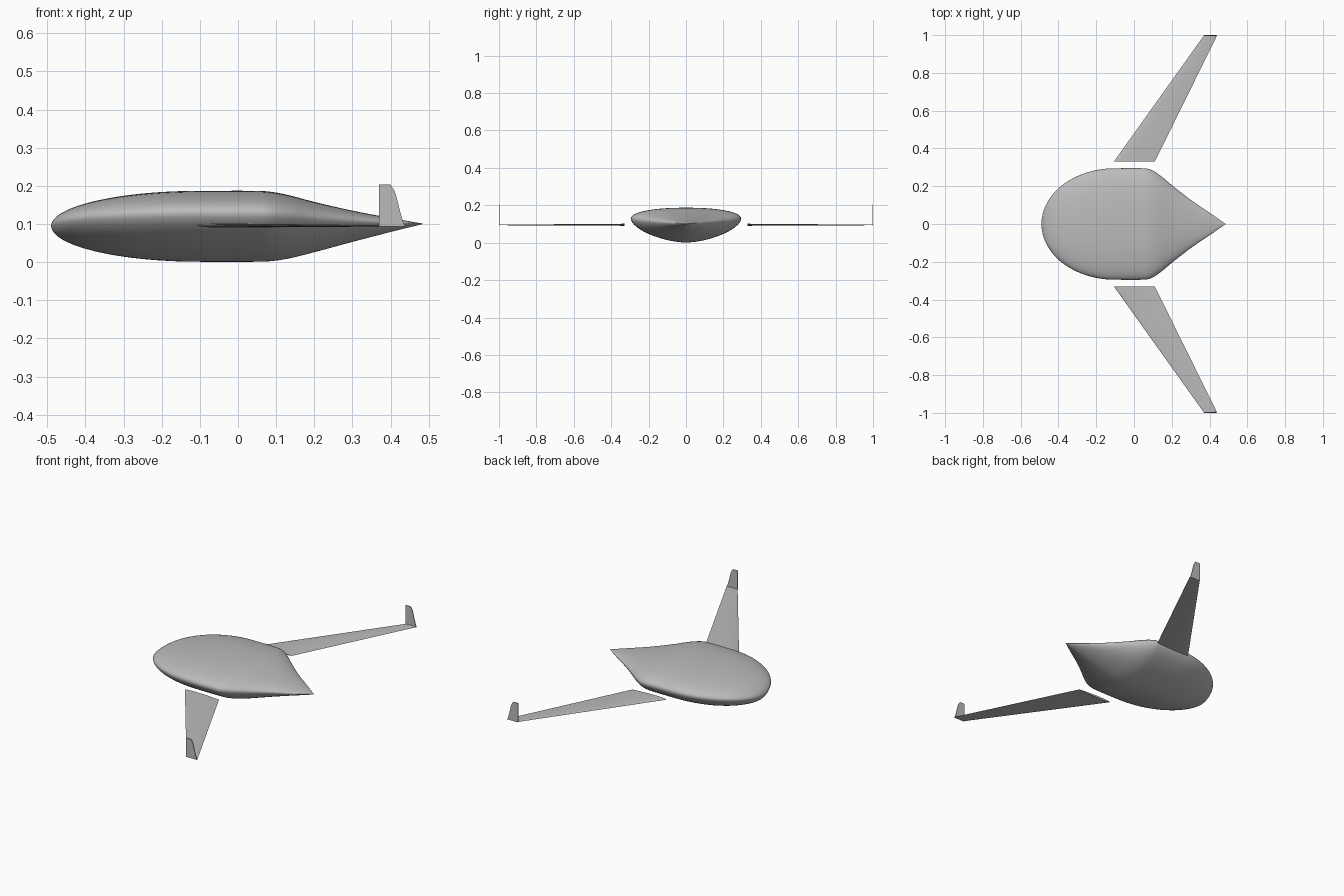
import bpy
import bmesh
from math import cos, sin, pi, sqrt, radians
from mathutils import Vector

cube = bpy.data.objects.get("Cube")
if cube:
    bpy.data.objects.remove(cube)

grey = bpy.data.materials.new("light_grey")
grey.use_nodes = True
colour = (0.5, 0.5, 0.5, 1)
grey.diffuse_color = colour
grey.node_tree.nodes["Principled BSDF"].inputs["Base Color"].default_value = colour


def loft(name, loops, angle):
    """Skin a list of closed loops and cap both ends."""
    bm = bmesh.new()
    rings = [[bm.verts.new(p) for p in loop] for loop in loops]
    count = len(rings[0])
    for a, b in zip(rings, rings[1:]):
        for i in range(count):
            j = (i + 1) % count
            bm.faces.new((a[i], a[j], b[j], b[i]))
    bm.faces.new(rings[0])
    bm.faces.new(rings[-1])
    bmesh.ops.remove_doubles(bm, verts=bm.verts, dist=0.00001)
    bmesh.ops.recalc_face_normals(bm, faces=bm.faces)
    mesh = bpy.data.meshes.new(name)
    bm.to_mesh(mesh)
    bm.free()
    mesh.materials.append(grey)
    obj = bpy.data.objects.new(name, mesh)
    bpy.context.collection.objects.link(obj)
    bpy.ops.object.select_all(action="DESELECT")
    obj.select_set(True)
    bpy.context.view_layer.objects.active = obj
    bpy.ops.object.shade_smooth_by_angle(angle=radians(angle))
    return obj


def spline(points, steps):
    """Catmull-Rom curve through the points."""
    pts = [Vector(p) for p in points]
    pts = [2 * pts[0] - pts[1]] + pts + [2 * pts[-1] - pts[-2]]
    result = []
    for a, b, c, d in zip(pts, pts[1:], pts[2:], pts[3:]):
        for k in range(steps):
            t = k / steps
            result.append((2 * b + (c - a) * t + (2 * a - 5 * b + 4 * c - d) * t * t
                           + (3 * b - a - 3 * c + d) * t ** 3) / 2)
    return result + [pts[-2]]


def body_section(x, width, top, bottom, mid, count=64):
    """Flat-topped upper half over a more pointed lower half."""
    loop = []
    for i in range(count):
        a = 2 * pi * i / count
        c, s = cos(a), sin(a)
        power = 2 / 2.2 if s >= 0 else 2 / 1.65
        height = top - mid if s >= 0 else mid - bottom
        y = width * abs(c) ** power * (1 if c > 0 else -1)
        z = mid + height * abs(s) ** power * (1 if s > 0 else -1)
        loop.append((x, y, z))
    return loop


# Body: elliptical nose, straight middle, tapering pointed tail
sections = []
for k in range(25):
    s = max(sin(k / 24 * pi / 2), 0.0005)
    x = -0.1 - 0.39 * sqrt(1 - s * s)
    sections.append(body_section(x, 0.295 * s, 0.095 + 0.092 * s,
                                 0.095 - 0.094 * s, 0.095 + 0.033 * s))
# x, half width, top, bottom
tail = [(-0.1, 0.295, 0.187, 0.001), (0.04, 0.295, 0.187, 0.001),
        (0.09, 0.287, 0.184, 0.003), (0.14, 0.256, 0.174, 0.011),
        (0.2, 0.206, 0.158, 0.026), (0.3, 0.128, 0.135, 0.053),
        (0.4, 0.06, 0.116, 0.079), (0.485, 0.0003, 0.101, 0.1)]
rows = list(zip(spline([p[:3] for p in tail], 5),
                spline([(p[0], p[3], 0) for p in tail], 5)))
for upper, lower in rows[1:]:
    x, width, top = upper
    mid = lower.y + (top - lower.y) * 0.68
    sections.append(body_section(x, width, top, lower.y, mid))
loft("body", sections, 50)


def airfoil(lead, trail, y, thickness, z, steps=14):
    """Teardrop outline from the trailing edge around the nose."""
    loop = []
    for i in range(2 * steps):
        a = pi * i / steps
        t = (1 + cos(a)) / 2
        half = 2.6 * (sqrt(t) * (1 - t) * 0.5)
        half *= thickness / 2 * (1 if a < pi else -1)
        loop.append((lead + (trail - lead) * t, y, z + half))
    return loop


# Swept wings with upright tip fins
fin_edge = spline([(0.4, 0.203, 0), (0.412, 0.183, 0), (0.422, 0.145, 0),
                   (0.431, 0.112, 0), (0.438, 0.093, 0)], 4)
fin_outline = [(0.37, 0.093), (0.37, 0.203)] + [(p.x, p.y) for p in fin_edge]
for side, label in ((1, "back"), (-1, "front")):
    loft(label + "_wing", [airfoil(-0.107, 0.11, side * 0.33, 0.022, 0.096),
                           airfoil(0.37, 0.44, side * 0.998, 0.006, 0.095)], 40)
    loft(label + "_wing_fin", [[(x, side * y, z) for x, z in fin_outline]
                               for y in (0.996, 1.0)], 30)
